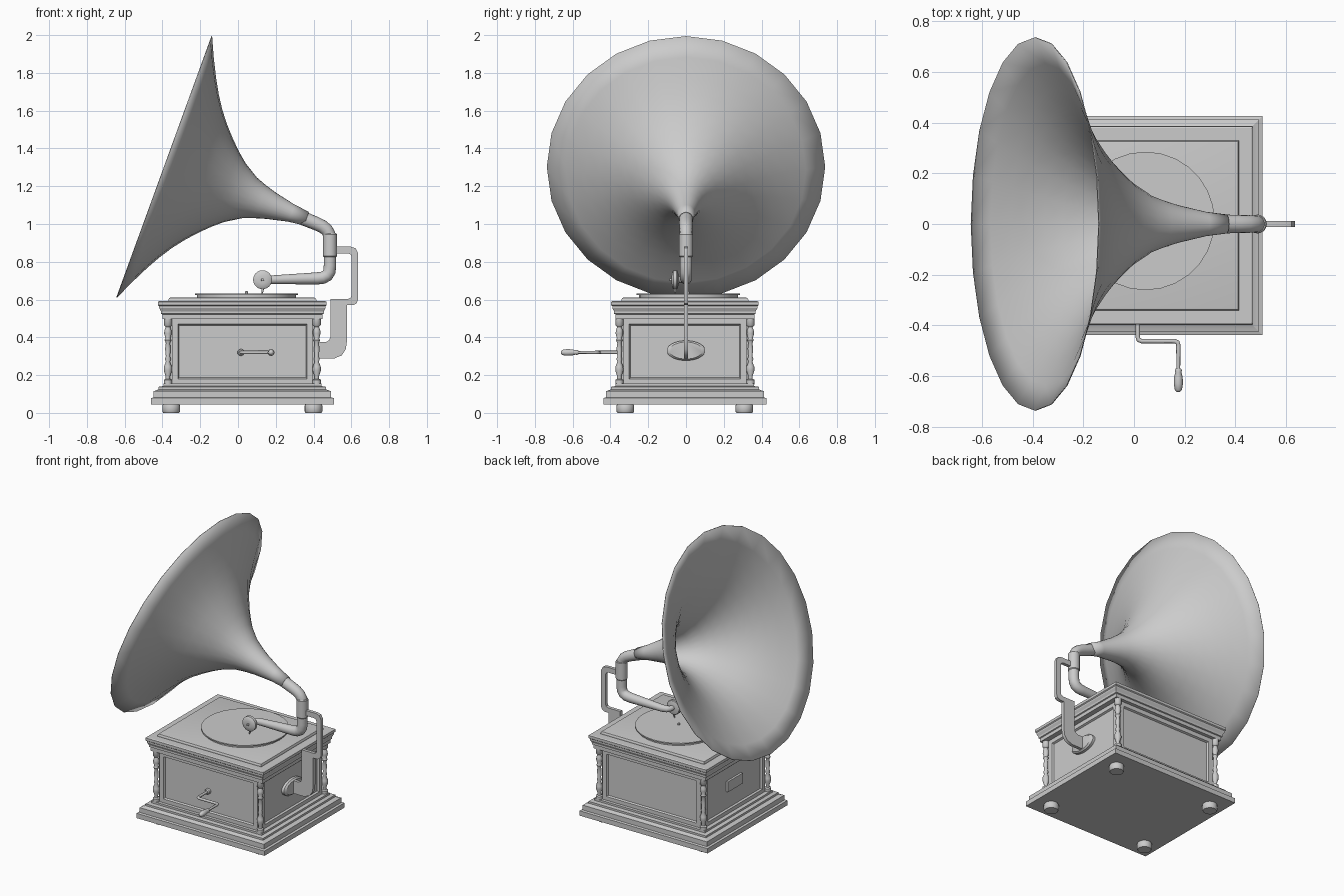
import bpy, bmesh, math
from mathutils import Vector, Matrix

if "Cube" in bpy.data.objects:
    bpy.data.objects.remove(bpy.data.objects["Cube"])

CX, CY = 0.023, -0.006      # centre of the cabinet


def finish(name, bm, angle=35):
    bmesh.ops.recalc_face_normals(bm, faces=bm.faces)
    me = bpy.data.meshes.new(name)
    bm.to_mesh(me)
    bm.free()
    ob = bpy.data.objects.new(name, me)
    bpy.context.collection.objects.link(ob)
    smooth(ob, angle)
    return ob


def smooth(ob, angle=35):
    bpy.ops.object.select_all(action='DESELECT')
    ob.select_set(True)
    bpy.context.view_layer.objects.active = ob
    bpy.ops.object.shade_smooth_by_angle(angle=math.radians(angle))


def lathe(name, profile, loc, axis=(0, 0, 1), seg=24, scale=(1, 1), caps=True, angle=35):
    """Revolve (radius, height) pairs around an axis through loc."""
    m = (Matrix.Translation(loc) @ Vector(axis).to_track_quat('Z', 'Y').to_matrix().to_4x4()
         @ Matrix.Diagonal((*scale, 1, 1)))
    bm = bmesh.new()
    rings = []
    for r, h in profile:
        rings.append([bm.verts.new(m @ Vector((r * math.cos(a), r * math.sin(a), h)))
                      for a in (2 * math.pi * i / seg for i in range(seg))])
    for a, b in zip(rings, rings[1:]):
        for i in range(seg):
            j = (i + 1) % seg
            bm.faces.new((a[i], a[j], b[j], b[i]))
    if caps:
        bm.faces.new(rings[0])
        bm.faces.new(rings[-1])
    return finish(name, bm, angle)


def moulding(name, hx, hy, steps):
    """Stacked rectangular moulding from (inset, z) pairs."""
    bm = bmesh.new()
    rings = [[bm.verts.new((CX + sx * (hx - d), CY + sy * (hy - d), z))
              for sx, sy in ((-1, -1), (1, -1), (1, 1), (-1, 1))] for d, z in steps]
    for a, b in zip(rings, rings[1:]):
        for i in range(4):
            j = (i + 1) % 4
            bm.faces.new((a[i], a[j], b[j], b[i]))
    bm.faces.new(rings[0])
    bm.faces.new(rings[-1])
    return finish(name, bm, 20)


def box(name, loc, size, panel_axis=None):
    """Box, optionally with recessed panels on the faces along one axis."""
    bm = bmesh.new()
    bmesh.ops.create_cube(bm, size=1, matrix=Matrix.Translation(loc) @ Matrix.Diagonal((*size, 1)))
    if panel_axis is not None:
        bm.normal_update()
        faces = [f for f in bm.faces if abs(f.normal[panel_axis]) > 0.9]
        bmesh.ops.inset_individual(bm, faces=faces, thickness=0.043)
        bmesh.ops.inset_individual(bm, faces=faces, thickness=0.008, depth=-0.012)
    return finish(name, bm, 20)


def tube(name, pts, res=4):
    """Round tube through (x, y, z, radius) points."""
    cu = bpy.data.curves.new(name, 'CURVE')
    cu.dimensions = '3D'
    cu.bevel_depth = 1
    cu.bevel_resolution = res
    cu.use_fill_caps = True
    sp = cu.splines.new('POLY')
    sp.points.add(len(pts) - 1)
    for p, (x, y, z, r) in zip(sp.points, pts):
        p.co = (x, y, z, 1)
        p.radius = r
    ob = bpy.data.objects.new(name, cu)
    bpy.context.collection.objects.link(ob)
    bpy.ops.object.select_all(action='DESELECT')
    ob.select_set(True)
    bpy.context.view_layer.objects.active = ob
    bpy.ops.object.convert(target='MESH')
    smooth(bpy.context.view_layer.objects.active, 50)


# Cabinet: base, panelled body with notched corners, lid
moulding("cabinet_base", 0.484, 0.432, [
    (0, 0.045), (0, 0.078), (0.014, 0.082), (0.014, 0.115), (0.025, 0.118),
    (0.04, 0.125), (0.04, 0.138), (0.066, 0.142), (0.066, 0.155)])
box("body_side_panels", (CX, CY, 0.325), (0.78, 0.65, 0.35), 0)
box("body_front_back_panels", (CX, CY, 0.325), (0.744, 0.69, 0.35), 1)
moulding("lid", 0.446, 0.39, [
    (0.022, 0.498), (0.022, 0.522), (0.015, 0.525), (0.015, 0.538), (0.006, 0.555),
    (0.006, 0.565), (0, 0.57), (0, 0.588), (0.006, 0.592), (0.054, 0.592),
    (0.054, 0.598), (0.058, 0.608), (0.065, 0.61)])

# Feet and turned corner columns
column = [(0.022, 0.15), (0.022, 0.175), (0.012, 0.18), (0.012, 0.195), (0.022, 0.225), (0.021, 0.245),
          (0.011, 0.27), (0.016, 0.285), (0.011, 0.3), (0.015, 0.34), (0.011, 0.37), (0.018, 0.385),
          (0.013, 0.395), (0.02, 0.42), (0.019, 0.435), (0.012, 0.455), (0.022, 0.465), (0.022, 0.5)]
foot = [(0.042, 0), (0.047, 0.008), (0.047, 0.038), (0.042, 0.047)]
for sx, side in ((-1, "left"), (1, "right")):
    for sy, end in ((-1, "front"), (1, "back")):
        lathe(f"foot_{end}_{side}", foot, (CX + sx * 0.377, CY + sy * 0.315, 0), seg=20)
        lathe(f"column_{end}_{side}", column, (CX + sx * 0.394, CY + sy * 0.347, 0), seg=14, angle=50)

# Small plate on the left side and oval mount on the right side
box("side_plate", (-0.36, CY, 0.34), (0.02, 0.16, 0.07))
lathe("oval_mount", [(1, -0.03), (1, 0.008), (0.85, 0.018)], (0.41, 0, 0.33), (1, 0, 0),
      scale=(0.102, 0.053), seg=28)

# Turntable, record and spindle
lathe("turntable", [(0.255, 0.608), (0.262, 0.612), (0.262, 0.624)], (0.045, 0.012, 0), seg=28)
lathe("record", [(0.273, 0.624), (0.273, 0.632)], (0.045, 0.012, 0), seg=28)
lathe("spindle", [(0.008, 0.62), (0.008, 0.64), (0.004, 0.645)], (0.045, 0.012, 0), seg=12)

# Sound box with needle
lathe("sound_box", [(0.02, -0.02), (0.046, -0.014), (0.05, -0.009), (0.05, 0.009),
                    (0.044, 0.014), (0.02, 0.018)], (0.13, -0.058, 0.705), (0, -1, 0))
lathe("sound_box_hub", [(0.009, 0), (0.007, 0.03)], (0.13, -0.058, 0.705), (0, -1, 0), seg=12)
tube("needle", [(0.13, -0.058, 0.665, 0.007), (0.13, -0.058, 0.645, 0.006), (0.126, -0.058, 0.63, 0.002)], 2)

# Tone arm, elbow and collars
tube("tone_arm", [
    (0.13, -0.045, 0.705, 0.016), (0.135, -0.02, 0.705, 0.018), (0.15, -0.006, 0.705, 0.021),
    (0.18, 0, 0.705, 0.023), (0.42, 0, 0.712, 0.032), (0.45, 0, 0.716, 0.033), (0.472, 0, 0.728, 0.033),
    (0.484, 0, 0.748, 0.033), (0.487, 0, 0.78, 0.033), (0.487, 0, 0.92, 0.033), (0.483, 0, 0.947, 0.033),
    (0.469, 0, 0.97, 0.034), (0.445, 0, 0.988, 0.035), (0.41, 0, 1.004, 0.036), (0.345, 0, 1.03, 0.037)], 6)
lathe("arm_collar", [(0.033, 0.825), (0.037, 0.83), (0.037, 0.945), (0.033, 0.95)], (0.487, 0, 0), seg=20)

# Horn: revolved flare tilted 20 degrees
tilt = math.radians(20)
flare = [(0.038, 0.8), (0.048, 0.716), (0.074, 0.6), (0.092, 0.54), (0.115, 0.478), (0.166, 0.396),
         (0.212, 0.342), (0.263, 0.29), (0.325, 0.234), (0.389, 0.184), (0.46, 0.138),
         (0.535, 0.096), (0.635, 0.046), (0.737, 0)]
horn = lathe("horn", [(r, -t) for r, t in flare], (-0.389, 0, 1.302),
             (-math.cos(tilt), 0, math.sin(tilt)), caps=False, angle=60)
sol = horn.modifiers.new("thickness", 'SOLIDIFY')
sol.thickness = 0.004

# Flat bracket carrying the arm
outline = [(0.5, 0.88), (0.598, 0.88), (0.622, 0.872), (0.635, 0.848), (0.635, 0.6), (0.628, 0.58), (0.61, 0.57),
           (0.577, 0.57), (0.577, 0.38), (0.57, 0.335), (0.55, 0.305), (0.51, 0.288), (0.41, 0.288),
           (0.41, 0.375), (0.465, 0.375), (0.483, 0.385), (0.49, 0.405), (0.49, 0.603), (0.582, 0.603),
           (0.597, 0.61), (0.602, 0.625), (0.602, 0.825), (0.597, 0.838), (0.583, 0.845), (0.5, 0.845)]
bm = bmesh.new()
face = bm.faces.new([bm.verts.new((x, -0.011, z)) for x, z in outline])
ext = bmesh.ops.extrude_face_region(bm, geom=[face])
bmesh.ops.translate(bm, vec=(0, 0.022, 0), verts=[v for v in ext["geom"] if isinstance(v, bmesh.types.BMVert)])
if face.is_valid and len(face.link_loops if hasattr(face, "link_loops") else face.edges) and not any(
        f is not face and set(f.verts) == set(face.verts) for f in bm.faces) and any(
        e.is_boundary for e in bm.edges):
    bmesh.ops.holes_fill(bm, edges=[e for e in bm.edges if e.is_boundary], sides=0)
finish("arm_bracket", bm)

# Crank with turned handle
tube("crank", [(0.015, -0.33, 0.32, 0.009), (0.015, -0.445, 0.32, 0.009), (0.018, -0.457, 0.32, 0.009),
               (0.03, -0.462, 0.32, 0.009), (0.16, -0.462, 0.32, 0.009), (0.172, -0.467, 0.32, 0.009),
               (0.175, -0.48, 0.32, 0.009), (0.175, -0.58, 0.32, 0.007)], 2)
lathe("crank_handle", [(0.01, 0), (0.014, 0.006), (0.012, 0.015), (0.017, 0.035), (0.018, 0.06),
                       (0.014, 0.085), (0.006, 0.093)], (0.175, -0.57, 0.32), (0, -1, 0), seg=14, angle=50)
lathe("crank_collar", [(0.018, 0), (0.018, 0.02), (0.012, 0.026)], (0.015, -0.335, 0.32), (0, -1, 0), seg=16)
